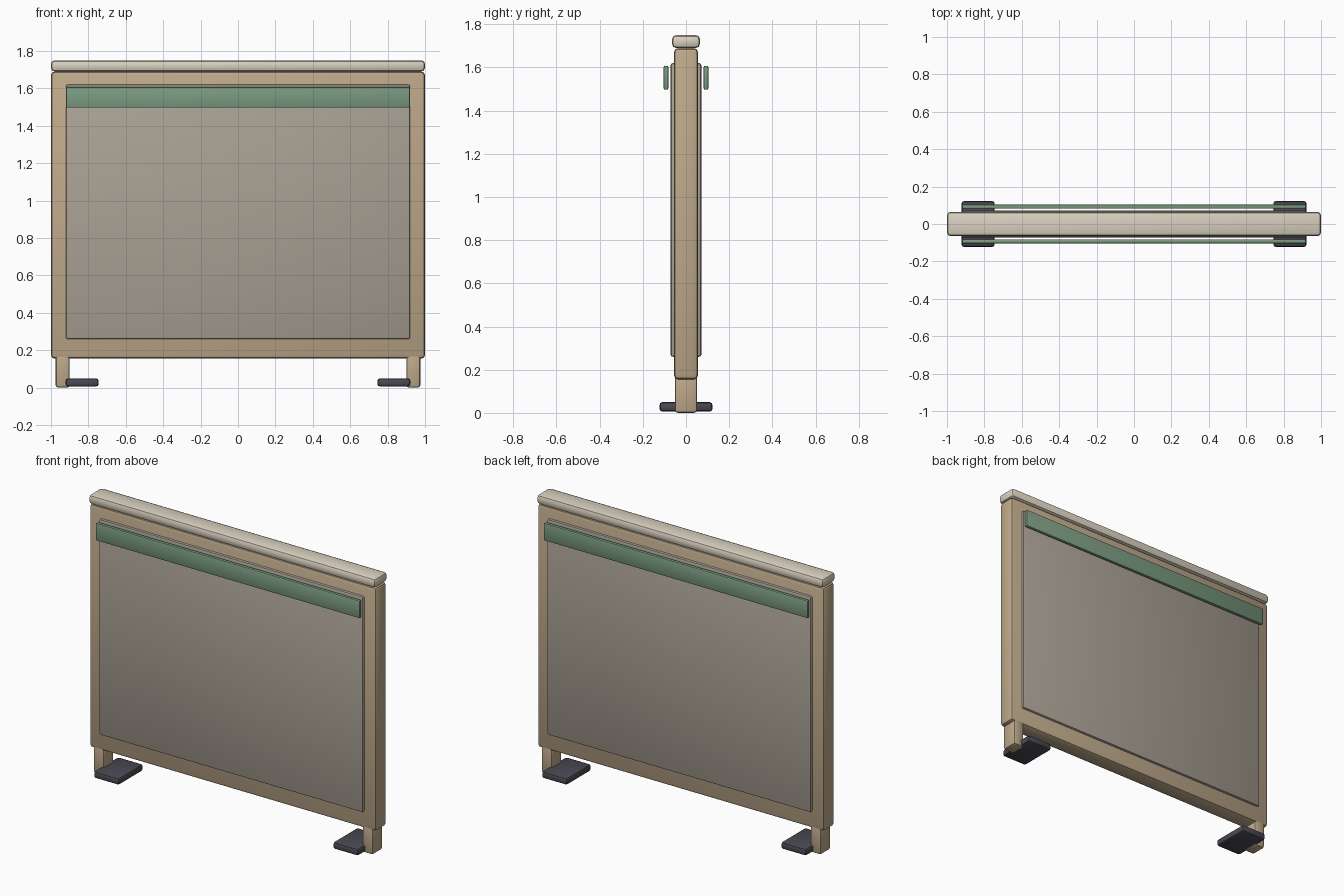
import bpy

if "Cube" in bpy.data.objects:
    bpy.data.objects.remove(bpy.data.objects["Cube"])


def material(name, rgb):
    m = bpy.data.materials.new(name)
    m.diffuse_color = (*rgb, 1.0)
    m.use_nodes = True
    m.node_tree.nodes["Principled BSDF"].inputs["Base Color"].default_value = m.diffuse_color
    return m


WOOD = material("wood", (0.52, 0.40, 0.26))
CAP = material("cap_wood", (0.70, 0.64, 0.53))
PANEL = material("panel_fabric", (0.40, 0.36, 0.30))
GREEN = material("green_trim", (0.20, 0.33, 0.22))
DARK = material("dark_rubber", (0.07, 0.065, 0.085))


def box(name, x, y, z, bevel, mat, segments=2):
    """Bevelled box given as (min, max) ranges on each axis."""
    bpy.ops.mesh.primitive_cube_add(size=1)
    ob = bpy.context.object
    ob.name = name
    ranges = (x, y, z)
    ob.location = [(a + b) / 2 for a, b in ranges]
    ob.scale = [b - a for a, b in ranges]
    bpy.ops.object.transform_apply(location=True, rotation=False, scale=True)
    mod = ob.modifiers.new("Bevel", 'BEVEL')
    mod.width = bevel
    mod.segments = segments
    bpy.ops.object.modifier_apply(modifier=mod.name)
    bpy.ops.object.shade_smooth_by_angle()
    ob.data.materials.append(mat)
    return ob


# Main board, inset panel faces and top cap
box("frame", (-1, 1), (-0.056, 0.056), (0.155, 1.69), 0.02, WOOD)
box("panel", (-0.92, 0.92), (-0.071, 0.071), (0.26, 1.62), 0.01, PANEL)
box("top_cap", (-1, 1), (-0.065, 0.065), (1.69, 1.75), 0.02, CAP)

# Trim strip standing off each face
for side, s in (("front", -1), ("back", 1)):
    y = sorted((s * 0.082, s * 0.104))
    box(side + "_trim_strip", (-0.92, 0.92), y, (1.497, 1.608), 0.007, GREEN)

# Legs and flat foot pads
for side, s in (("left", -1), ("right", 1)):
    box(side + "_leg", sorted((s * 0.90, s * 0.975)), (-0.052, 0.052),
        (0, 0.2), 0.014, WOOD)
    box(side + "_foot_pad", sorted((s * 0.745, s * 0.922)), (-0.123, 0.123),
        (0.006, 0.05), 0.014, DARK)
